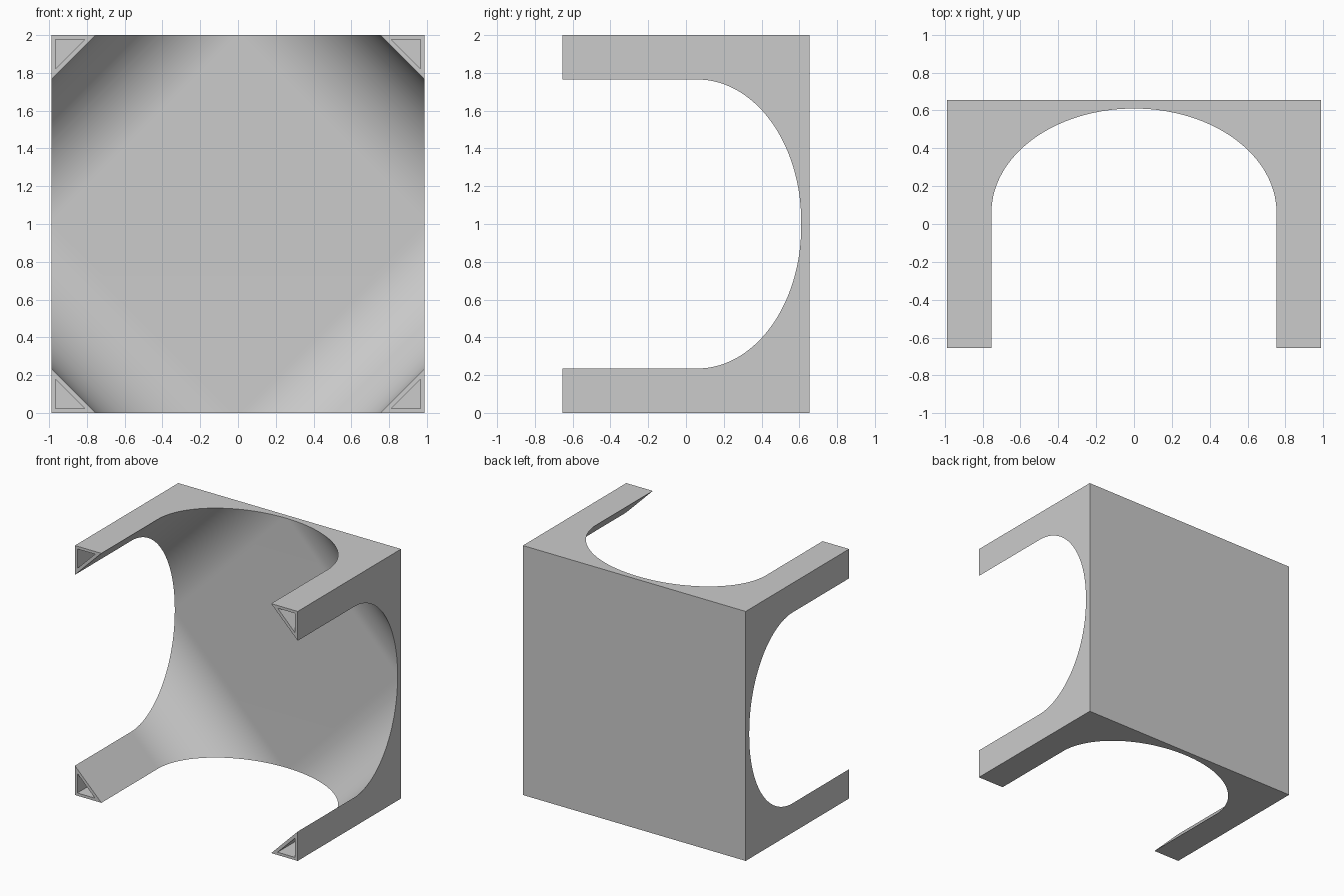
import bpy
import bmesh
import math

if "Cube" in bpy.data.objects:
    bpy.data.objects.remove(bpy.data.objects["Cube"], do_unlink=True)

W, D, H = 0.988, 0.655, 1.0      # half width, half depth, half height
LEG = 0.235                      # leg width along the outer walls
CURVE_Y, PANEL_Y = 0.06, 0.61    # where the curve starts, front of the back panel
WALL, HOLE_S, HOLE_Y = 0.022, 0.2, 0.61
STEPS = 40

grey = bpy.data.materials.new("plain grey")
grey.use_nodes = True
colour = (0.6, 0.6, 0.6, 1)
grey.diffuse_color = colour
grey.node_tree.nodes["Principled BSDF"].inputs["Base Color"].default_value = colour

bm = bmesh.new()


def face(*points):
    return bm.faces.new([bm.verts.new(p) for p in points])


def on_top(s, y, inset=0):
    return (-W + s, y, H - inset)


def on_side(s, y, inset=0):
    return (-W + inset, y, H - s)


# Inner profile: straight leg, then a quarter ellipse into the back panel
profile = [(LEG, -D)]
for i in range(STEPS + 1):
    a = math.pi / 2 * i / STEPS
    profile.append((W - (W - LEG) * math.cos(a),
                    CURVE_Y + (PANEL_Y - CURVE_Y) * math.sin(a)))

# Diagonal inner surface of one corner
for p, q in zip(profile, profile[1:]):
    face(on_top(*p), on_side(*p), on_side(*q), on_top(*q))

# Quarter of the flat back panel, inside and outside
face(on_top(W, PANEL_Y), on_side(W, PANEL_Y), (-W, PANEL_Y, 0), (0, PANEL_Y, 0))
face((-W, D, H), (0, D, H), (0, D, 0), (-W, D, 0))

# Outer top and side walls with their curved cutouts
face(on_top(0, -D), *[on_top(*p) for p in profile], (0, D, H), (-W, D, H))
face(on_side(0, -D), *[on_side(*p) for p in profile],
     (-W, PANEL_Y, 0), (-W, D, 0), (-W, D, H))

# Leg end: triangular rim around a blind triangular hole
outer = [on_top(0, -D), on_top(LEG, -D), on_side(LEG, -D)]


def hole(y):
    tip = HOLE_S - WALL
    return [on_top(WALL, y, WALL), on_top(tip, y, WALL), on_side(tip, y, WALL)]


rim, floor = hole(-D), hole(HOLE_Y)
for i in range(3):
    j = (i + 1) % 3
    face(outer[i], outer[j], rim[j], rim[i])
    face(rim[i], rim[j], floor[j], floor[i])
face(*floor)

bmesh.ops.remove_doubles(bm, verts=bm.verts, dist=0.0001)
bmesh.ops.recalc_face_normals(bm, faces=bm.faces)
# The back face must point backwards
back = max(bm.faces, key=lambda f: f.calc_center_median().y)
if back.normal.y < 0:
    bmesh.ops.reverse_faces(bm, faces=bm.faces)

mesh = bpy.data.meshes.new("open_box_frame")
bm.to_mesh(mesh)
bm.free()
mesh.materials.append(grey)
frame = bpy.data.objects.new("open_box_frame", mesh)
frame.location.z = H
bpy.context.collection.objects.link(frame)

# Smooth the curves, keep the corners sharp
bpy.ops.object.select_all(action="DESELECT")
frame.select_set(True)
bpy.context.view_layer.objects.active = frame
bpy.ops.object.shade_smooth_by_angle(angle=math.radians(30))

# Repeat the corner left to right and top to bottom
mirror = frame.modifiers.new("four_corners", "MIRROR")
mirror.use_axis = (True, False, True)
mirror.use_clip = True
